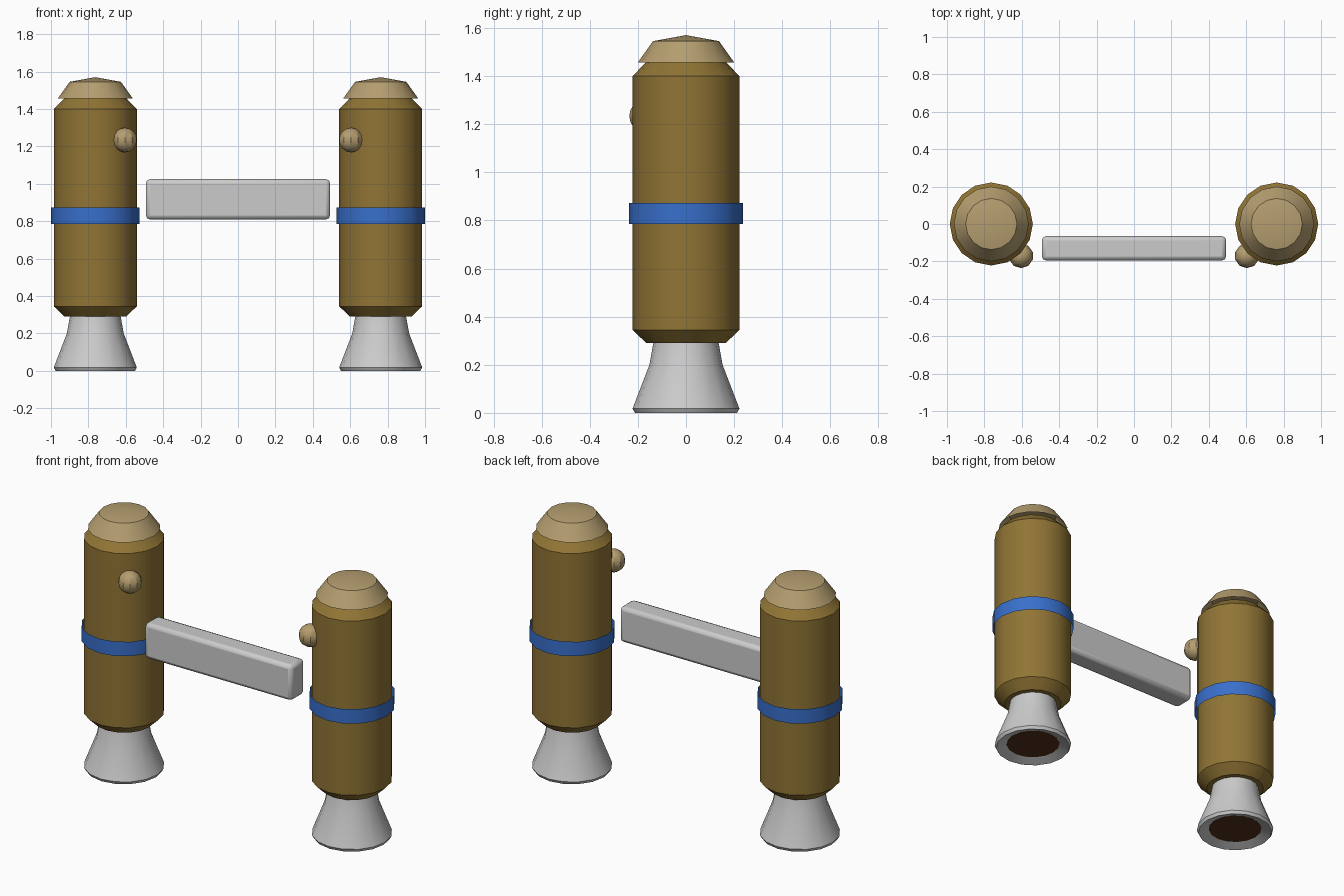
import bpy, bmesh, math

if "Cube" in bpy.data.objects:
    bpy.data.objects.remove(bpy.data.objects["Cube"])


def material(name, rgb):
    m = bpy.data.materials.new(name)
    m.diffuse_color = (*rgb, 1)
    m.use_nodes = True
    m.node_tree.nodes["Principled BSDF"].inputs["Base Color"].default_value = m.diffuse_color
    return m


BROWN = material("bronze_brown", (0.28, 0.175, 0.035))
TAN = material("tan", (0.46, 0.34, 0.16))
BLUE = material("blue", (0.04, 0.16, 0.60))
DARK = material("dark_rust", (0.08, 0.028, 0.01))


def finish(obj, mat):
    if mat:
        obj.data.materials.append(mat)
    bpy.ops.object.select_all(action='DESELECT')
    obj.select_set(True)
    bpy.context.view_layer.objects.active = obj
    bpy.ops.object.shade_smooth_by_angle(angle=math.radians(30))
    return obj


def lathe(name, profile, loc, mat=None, sides=16, start=0.0):
    """Revolve (radius, z) points, listed bottom to top on the outside."""
    bm = bmesh.new()
    rings = []
    for r, z in profile:
        if r == 0:
            rings.append([bm.verts.new((0, 0, z))] * sides)
        else:
            angles = [start + math.tau * i / sides for i in range(sides)]
            rings.append([bm.verts.new((r * math.cos(a), r * math.sin(a), z)) for a in angles])
    for low, high in zip(rings, rings[1:]):
        for i in range(sides):
            j = (i + 1) % sides
            quad = [low[i], low[j], high[j], high[i]]
            bm.faces.new(list(dict.fromkeys(quad)))
    mesh = bpy.data.meshes.new(name)
    bm.to_mesh(mesh)
    bm.free()
    obj = bpy.data.objects.new(name, mesh)
    bpy.context.collection.objects.link(obj)
    obj.location = loc
    return finish(obj, mat)


for side, s in (("left", -1), ("right", 1)):
    base = (s * 0.763, 0, 0)
    # tank with chamfered ends
    lathe(side + "_tank", [(0, 0.29), (0.165, 0.29), (0.222, 0.345), (0.222, 1.40),
                           (0.165, 1.458), (0, 1.458)], base, BROWN)
    # open stripe around the tank
    lathe(side + "_band", [(0.236, 0.785), (0.236, 0.872)], base, BLUE)
    # domed cap, open underneath
    lathe(side + "_cap", [(0.20, 1.457), (0.137, 1.545), (0, 1.57)], base, TAN)
    # flared exhaust nozzle with a lip turning inwards
    lathe(side + "_nozzle", [(0.152, 0.022), (0.20, 0.004), (0.212, 0), (0.222, 0.018),
                             (0.152, 0.20), (0.135, 0.295)], base)
    # dark disc inside the nozzle
    lathe(side + "_nozzle_core", [(0, 0.021), (0.153, 0.021), (0.153, 0.03), (0, 0.03)], base, DARK)
    # small round knob on the inner front of the tank
    R, N = 0.066, 8
    ball = [(R * math.sin(math.pi * k / N) if 0 < k < N else 0, -R * math.cos(math.pi * k / N))
            for k in range(N + 1)]
    lathe(side + "_knob", ball, (s * 0.604, -0.17, 1.234), TAN, 10, math.pi / 2)

# cross bar between the tanks
bpy.ops.mesh.primitive_cube_add(size=1, location=(0, -0.13, 0.917))
bar = bpy.context.object
bar.name = "cross_bar"
bar.scale = (0.985, 0.13, 0.215)
bpy.ops.object.transform_apply(location=False, rotation=False, scale=True)
finish(bar, None)
bevel = bar.modifiers.new("Bevel", 'BEVEL')
bevel.width = 0.022
bevel.segments = 2
